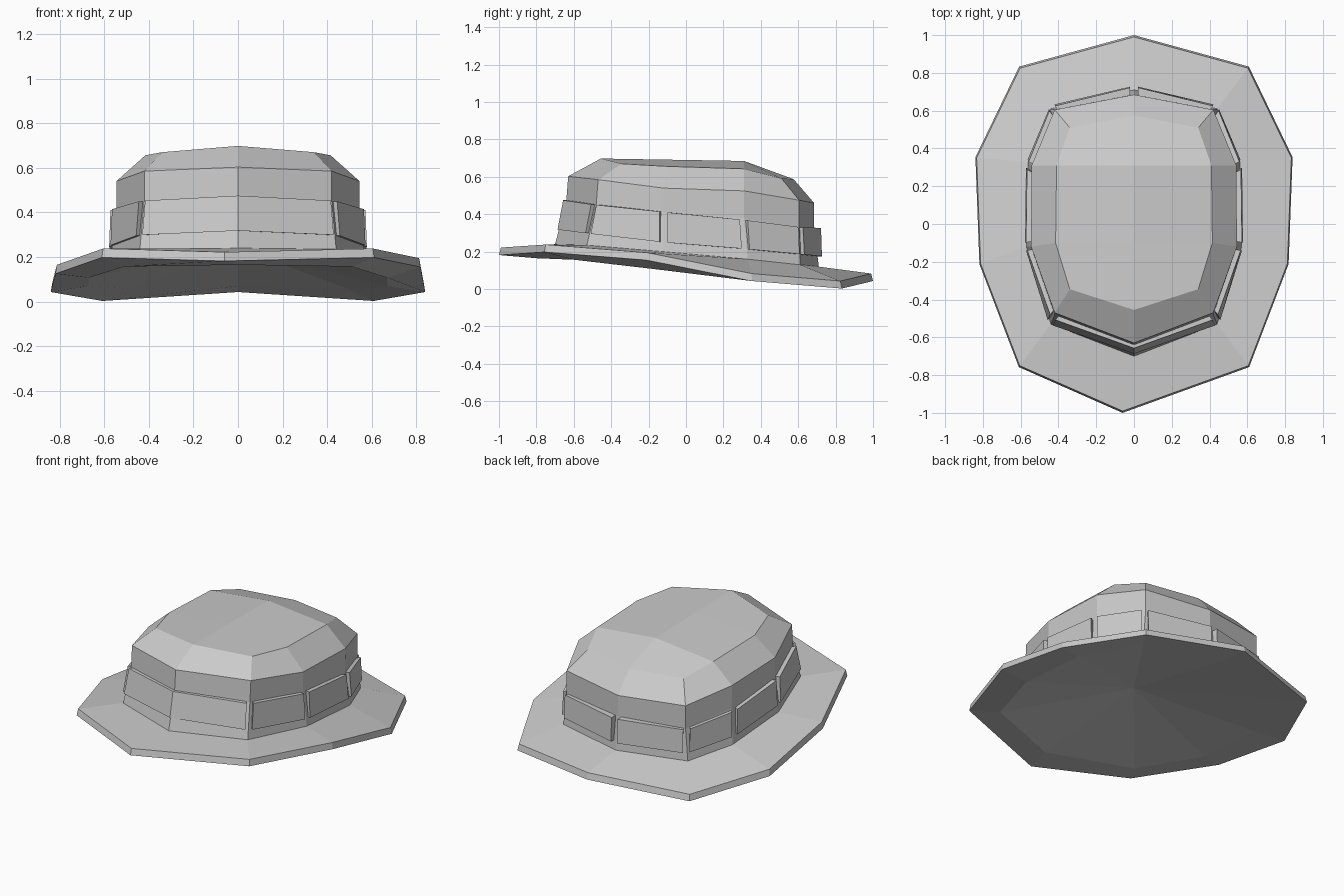
import bpy
from mathutils import Vector

if "Cube" in bpy.data.objects:
    bpy.data.objects.remove(bpy.data.objects["Cube"])


def ring(half):
    """Six half-outline points, front to back, mirrored to a ring of ten."""
    pts = [Vector(p) for p in half]
    return pts + [Vector((-p.x, p.y, p.z)) for p in pts[4:0:-1]]


def build(name, verts, faces):
    me = bpy.data.meshes.new(name)
    me.from_pydata([tuple(v) for v in verts], [], faces)
    me.update()
    ob = bpy.data.objects.new(name, me)
    bpy.context.collection.objects.link(ob)
    return ob


def loft(rings):
    n = len(rings[0])
    verts = [v for r in rings for v in r]
    faces = []
    for k in range(len(rings) - 1):
        for i in range(n):
            j = (i + 1) % n
            faces.append((k * n + i, k * n + j, (k + 1) * n + j, (k + 1) * n + i))
    return verts, faces


# Outlines
rim = ring([(0, -.99, .222), (.605, -.75, .238), (.812, -.21, .195),
            (.833, .35, .083), (.603, .825, .043), (0, .99, .083)])
rim[0].x = -.06
rim[8].z = .165
rim_low = [Vector((v.x * 1.008, v.y * 1.01, v.z - .04)) for v in rim]
under = ring([(0, -.80, .165), (.51, -.60, .157), (.67, -.17, .107),
              (.67, .29, .07), (.49, .67, .058), (0, .80, .07)])
base = ring([(0, -.70, .24), (.44, -.53, .235), (.57, -.12, .20),
             (.56, .33, .16), (.44, .61, .13), (0, .71, .12)])
wall = ring([(0, -.64, .47), (.42, -.48, .45), (.545, -.12, .41),
             (.54, .31, .38), (.42, .605, .33), (0, .685, .33)])
shoulder = ring([(0, -.63, .603), (.42, -.47, .585), (.545, -.12, .54),
                 (.542, .31, .525), (.42, .605, .475), (0, .685, .46)])
top = ring([(0, -.455, .698), (.34, -.345, .67), (.415, -.10, .656),
            (.41, .31, .643), (.34, .51, .592), (0, .575, .588)])

# Brim with hollow underside
verts, faces = loft([base, rim, rim_low, under])
apex = len(verts)
verts.append(Vector((0, 0, .24)))
faces += [(30 + i, 30 + (i + 1) % 10, apex) for i in range(10)]
build("brim", verts, [f[::-1] for f in faces])

# Crown with gently arched top
verts, faces = loft([base, wall, shoulder, top])
c = len(verts)
verts += [Vector((0, -.10, .692)), Vector((0, .31, .685))]
faces += [(30, 31, 32, c), (c, 32, 33, c + 1), (c + 1, 33, 34, 35),
          (30, c, 38, 39), (c, c + 1, 37, 38), (c + 1, 35, 36, 37)]
build("crown", verts, faces)

# Hat band: one panel per side, with slots at every corner but the front
hi = ring([(0, -.657, .475), (.437, -.50, .452), (.572, -.12, .412),
           (.566, .31, .37), (.44, .62, .33), (0, .727, .327)])
lo = ring([(0, -.687, .318), (.45, -.53, .298), (.578, -.12, .25),
           (.572, .32, .215), (.442, .628, .185), (0, .732, .175)])


def inward(p):
    return Vector((p.x * .91, p.y * .91, p.z))


for i in range(10):
    j = (i + 1) % 10
    ends = []
    for r in (lo, hi):
        a, b = r[i], r[j]
        d = (b - a).normalized() * .022
        ends.append((a if i == 0 else a + d, b if j == 0 else b - d))
    (la, lb), (ha, hb) = ends
    outer = [la, lb, hb, ha]
    build("band_panel", outer + [inward(p) for p in outer],
          [(0, 1, 2, 3), (7, 6, 5, 4), (0, 4, 5, 1),
           (1, 5, 6, 2), (2, 6, 7, 3), (3, 7, 4, 0)])
